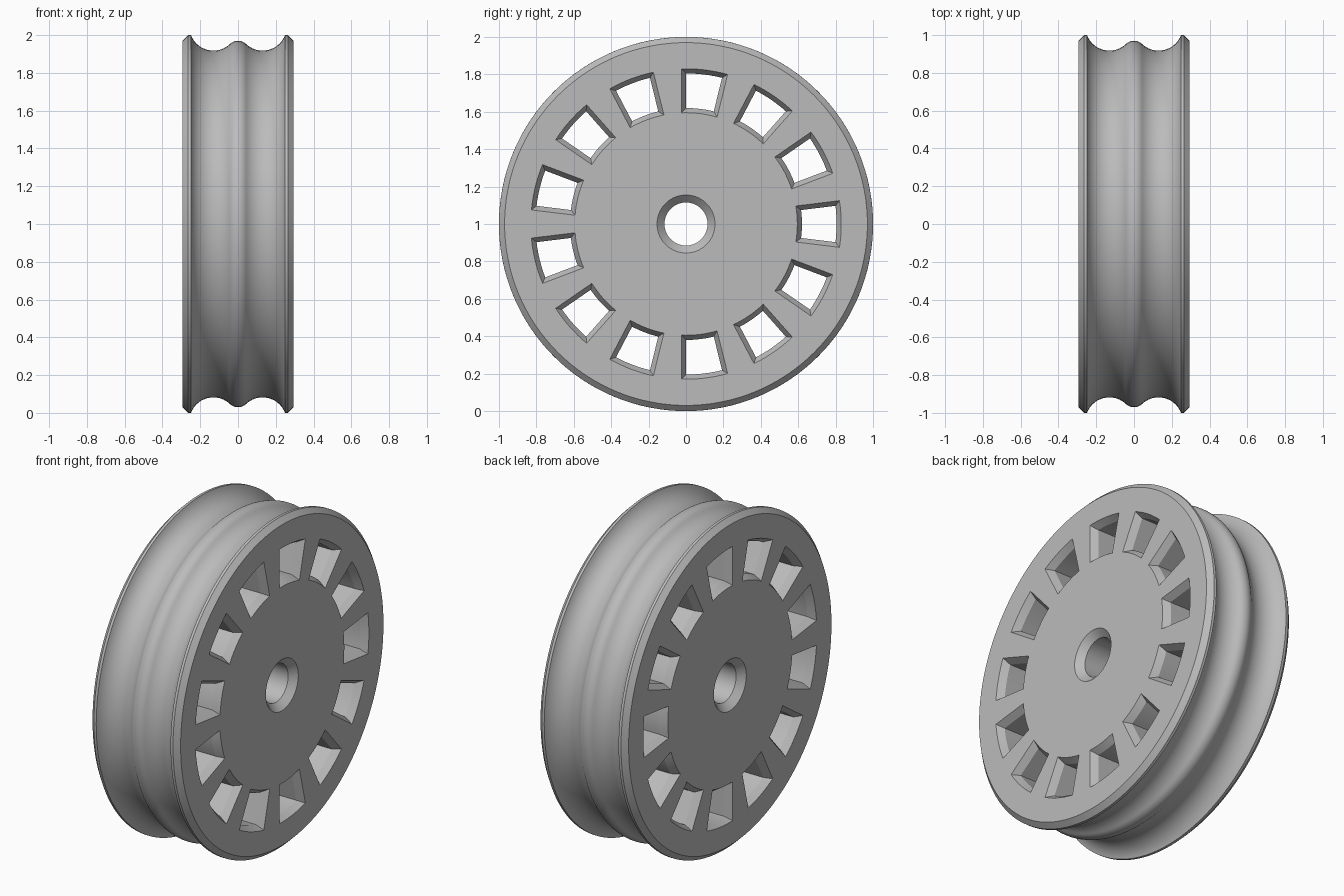
import bpy, bmesh
from math import sin, cos, pi, atan2, radians

HALF, BORE, WINDOWS, SEGMENTS = 0.295, 0.115, 13, 128

if "Cube" in bpy.data.objects:
    bpy.data.objects.remove(bpy.data.objects["Cube"], do_unlink=True)

grey = bpy.data.materials.new("plain grey")
grey.use_nodes = True
colour = (0.5, 0.5, 0.5, 1)
grey.diffuse_color = colour
grey.node_tree.nodes["Principled BSDF"].inputs["Base Color"].default_value = colour


def loft(name, rings, wrap):
    """Skin equal rings of points; wrap joins last to first, otherwise cap the ends."""
    bm = bmesh.new()
    loops = [[bm.verts.new(p) for p in ring] for ring in rings]
    n = len(loops[0])
    pairs = list(zip(loops, loops[1:]))
    if wrap:
        pairs.append((loops[-1], loops[0]))
    else:
        bm.faces.new(loops[0])
        bm.faces.new(loops[-1])
    for a, b in pairs:
        for i in range(n):
            j = (i + 1) % n
            bm.faces.new((a[i], a[j], b[j], b[i]))
    bmesh.ops.recalc_face_normals(bm, faces=bm.faces)
    mesh = bpy.data.meshes.new(name)
    bm.to_mesh(mesh)
    bm.free()
    mesh.materials.append(grey)
    obj = bpy.data.objects.new(name, mesh)
    bpy.context.collection.objects.link(obj)
    return obj


def arc(cx, cr, radius, start, end, steps):
    return [(cx + radius * cos(start + (end - start) * k / steps),
             cr + radius * sin(start + (end - start) * k / steps)) for k in range(steps + 1)]


# Half profile (x, radius): rounded centre ridge, groove, rim chamfer, bore chamfer
ridge_r, groove_r = 0.062, 0.127
ridge_c, groove_c = 0.908, 1.045
tilt = atan2(groove_c - ridge_c, 0.13)
half = arc(0, ridge_c, ridge_r, pi / 2, tilt, 8)
half += arc(0.13, groove_c, groove_r, pi + tilt, 2 * pi - 0.36, 20)[1:]
half += [(0.25, 1), (0.265, 1), (HALF, 0.97), (HALF, BORE + 0.04), (HALF - 0.04, BORE)]
profile = half + [(-x, r) for x, r in reversed(half[1:])]

# Wheel body turned around the x axis
rings = [[(x, r * cos(2 * pi * k / SEGMENTS), 1 + r * sin(2 * pi * k / SEGMENTS))
          for k in range(SEGMENTS)] for x, r in profile]
wheel = loft("grooved_wheel", rings, True)


def window_ring(x, grow, turn):
    """Ring-sector outline, widened on every side by grow."""
    spread = pi / WINDOWS / 2
    points = []
    for r, side in ((0.805 + grow, 1), (0.62 - grow, -1)):
        a = spread + grow / r
        for k in range(9):
            t = turn + side * a * (k / 4 - 1)
            points.append((x, r * cos(t), 1 + r * sin(t)))
    return points


# Window cutters with flared mouths on both faces
DEPTH, FLARE, OVER = 0.04, 0.025, 0.01
mouth = FLARE * (1 + OVER / DEPTH)
stations = [(-HALF - OVER, mouth), (-HALF + DEPTH, 0), (HALF - DEPTH, 0), (HALF + OVER, mouth)]
cutters = []
for i in range(WINDOWS):
    cutter = loft("window_cutter", [window_ring(x, g, 2 * pi * i / WINDOWS) for x, g in stations], False)
    cutter.hide_render = True
    cutters.append(cutter)

bpy.ops.object.select_all(action="DESELECT")
for cutter in cutters:
    cutter.select_set(True)
bpy.context.view_layer.objects.active = cutters[0]
bpy.ops.object.join()

cut = wheel.modifiers.new("windows", "BOOLEAN")
cut.operation, cut.solver, cut.object = "DIFFERENCE", "EXACT", cutters[0]
bpy.ops.object.select_all(action="DESELECT")
wheel.select_set(True)
bpy.context.view_layer.objects.active = wheel
bpy.ops.object.modifier_apply(modifier="windows")
bpy.data.objects.remove(cutters[0], do_unlink=True)

# Smooth curved surfaces, crisp chamfers
bpy.ops.object.shade_smooth_by_angle(angle=radians(25))
